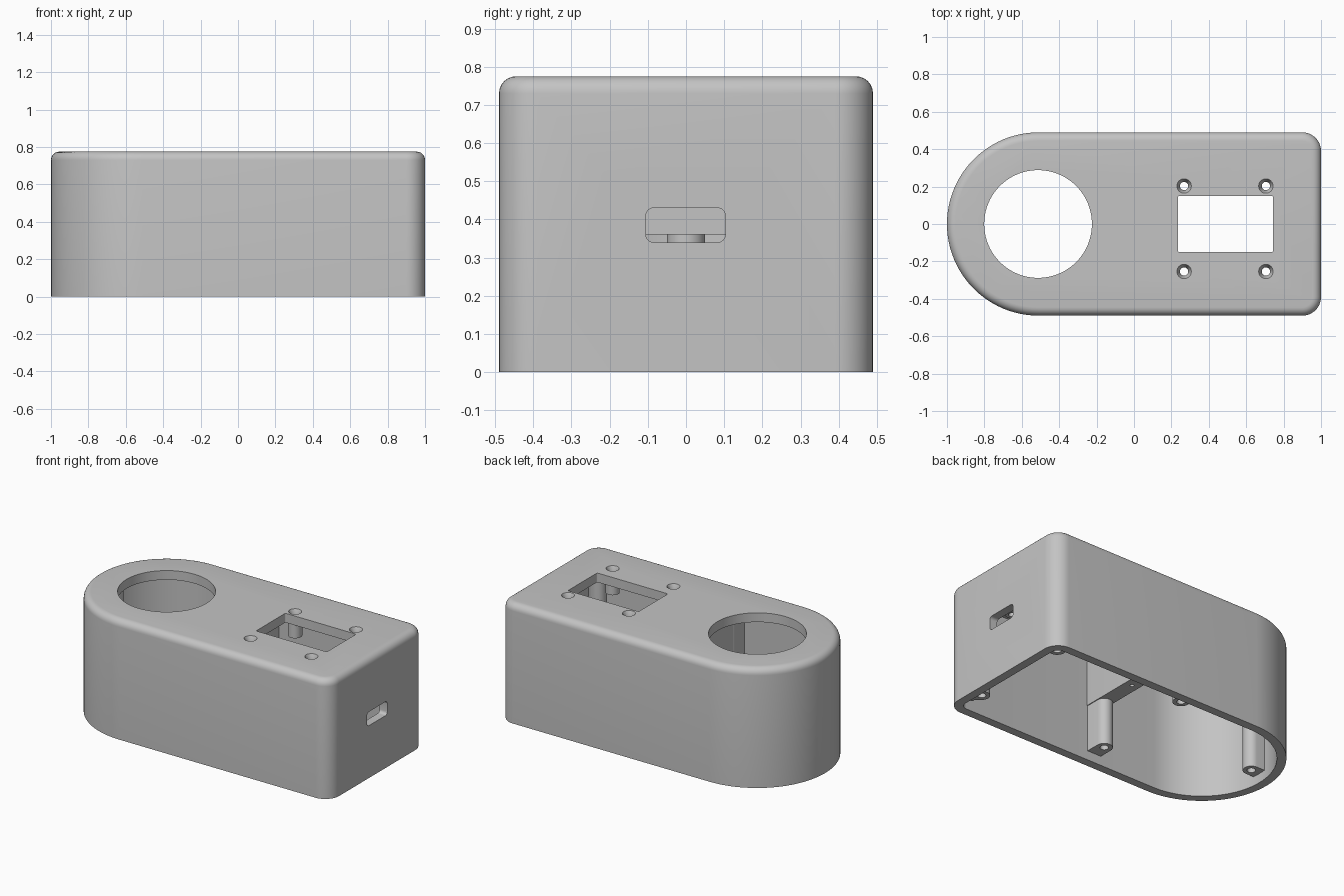
import bpy, bmesh
from math import sin, cos, pi, radians
from mathutils import Matrix, Vector

if "Cube" in bpy.data.objects:
    bpy.data.objects.remove(bpy.data.objects["Cube"])

HEIGHT, WALL, ROOF = 0.775, 0.055, 0.715

grey = bpy.data.materials.new("light grey plastic")
grey.use_nodes = True
colour = (0.55, 0.55, 0.55, 1)
grey.diffuse_color = colour
grey.node_tree.nodes["Principled BSDF"].inputs["Base Color"].default_value = colour


def arc(cx, cy, r, start, end, steps):
    angles = [radians(start + (end - start) * i / steps) for i in range(steps + 1)]
    return [(cx + r * cos(a), cy + r * sin(a)) for a in angles]


def rounded_rect(x0, x1, y0, y1, r):
    return (arc(x1 - r, y0 + r, r, -90, 0, 6) + arc(x1 - r, y1 - r, r, 0, 90, 6)
            + arc(x0 + r, y1 - r, r, 90, 180, 6) + arc(x0 + r, y0 + r, r, 180, 270, 6))


def case_outline(inset):
    r = 0.1 - inset
    return (arc(0.9, -0.39, r, -90, 0, 10) + arc(0.9, 0.39, r, 0, 90, 10)
            + arc(-0.51, 0, 0.49 - inset, 90, 270, 48))


def prism(name, points, low, high, along_x=False, round_top=0):
    """Extrude an outline along z, or along x when the outline is in y and z."""
    bm = bmesh.new()
    base = bm.faces.new([bm.verts.new((x, y, low)) for x, y in points])
    lifted = bmesh.ops.extrude_face_region(bm, geom=[base])["geom"]
    top_verts = [v for v in lifted if isinstance(v, bmesh.types.BMVert)]
    bmesh.ops.translate(bm, verts=top_verts, vec=(0, 0, high - low))
    if round_top:
        top = [e for e in bm.edges if all(v.co.z > high - 1e-4 for v in e.verts)]
        bmesh.ops.bevel(bm, geom=top, offset=round_top, segments=6,
                        profile=0.5, affect='EDGES')
    if along_x:
        for v in bm.verts:
            v.co = Vector((v.co.z, v.co.x, v.co.y))
    bmesh.ops.recalc_face_normals(bm, faces=bm.faces)
    return to_object(name, bm)


def cone(name, x, y, low, high, r_low, r_high, sides=32):
    bm = bmesh.new()
    bmesh.ops.create_cone(bm, cap_ends=True, segments=sides, radius1=r_low,
                          radius2=r_high, depth=high - low,
                          matrix=Matrix.Translation((x, y, (low + high) / 2)))
    return to_object(name, bm)


def to_object(name, bm):
    mesh = bpy.data.meshes.new(name)
    bm.to_mesh(mesh)
    bm.free()
    mesh.materials.append(grey)
    obj = bpy.data.objects.new(name, mesh)
    bpy.context.collection.objects.link(obj)
    return obj


def activate(obj):
    bpy.ops.object.select_all(action='DESELECT')
    obj.select_set(True)
    bpy.context.view_layer.objects.active = obj


def cut(obj, *cutters):
    activate(obj)
    for cutter in cutters:
        mod = obj.modifiers.new("cut", 'BOOLEAN')
        mod.operation, mod.solver, mod.object = 'DIFFERENCE', 'EXACT', cutter
        bpy.ops.object.modifier_apply(modifier=mod.name)
        bpy.data.objects.remove(cutter)


def finish(obj):
    activate(obj)
    bpy.ops.object.shade_smooth_by_angle(angle=radians(30))


# Hollow case, open underneath
case = prism("case_shell", case_outline(0), 0, HEIGHT, round_top=0.045)
cut(case, prism("cavity", case_outline(WALL), -0.1, ROOF))

# Large round opening and rectangular window in the roof
cut(case, cone("round_opening", -0.513, 0, 0.6, 0.9, 0.288, 0.288, 96),
    prism("window", rounded_rect(0.235, 0.743, -0.15, 0.15, 0.008), 0.6, 0.9))

# Recessed port with a slot through the end wall
cut(case, prism("port_recess", rounded_rect(-0.207, 0.205, 0.275, 0.51, 0.02),
                0.97, 1.1, along_x=True),
    prism("port_slot", rounded_rect(-0.105, 0.103, 0.34, 0.43, 0.02),
          0.9, 1.1, along_x=True))

# Countersunk screw holes with hollow bosses hanging below the roof
for x in (0.268, 0.705):
    for y in (0.203, -0.254):
        cut(case, cone("screw_hole", x, y, 0.6, 0.9, 0.022, 0.022),
            cone("countersink", x, y, HEIGHT - 0.035, HEIGHT + 0.005, 0.022, 0.041))
        boss = cone("screen_boss", x, y, 0.62, ROOF + 0.005, 0.042, 0.042)
        cut(boss, cone("boss_hole", x, y, 0.5, 0.9, 0.022, 0.022))
        finish(boss)
finish(case)


# Screw posts, each with a flat web running into the wall
def screw_post(name, x, y, direction, reach):
    r = 0.05
    a = radians(direction)
    ux, uy = cos(a) * reach, sin(a) * reach
    outline = arc(x, y, r, direction + 90, direction + 270, 16)
    outline += [(outline[-1][0] + ux, outline[-1][1] + uy),
                (outline[0][0] + ux, outline[0][1] + uy)]
    post = prism(name, outline, 0.06, ROOF + 0.005)
    cut(post, cone("post_hole", x, y, -0.1, 0.3, 0.025, 0.025))
    finish(post)


for side, label in ((1, "back"), (-1, "front")):
    screw_post("corner_post_" + label, 0.865, side * 0.34, side * 45, 0.1)
    screw_post("middle_post_" + label, -0.065, side * 0.345, side * 90, 0.115)
screw_post("end_post", -0.885, 0, 180, 0.08)

# Hanging divider with two small pilot holes
divider = prism("divider", rounded_rect(-0.11, -0.01, -0.45, 0.45, 0.001),
                0.36, ROOF + 0.005)
cut(divider, *[cone("pilot_hole", -0.06, y, 0.2, 0.5, 0.012, 0.012, 16)
               for y in (-0.09, 0.09)])
finish(divider)
